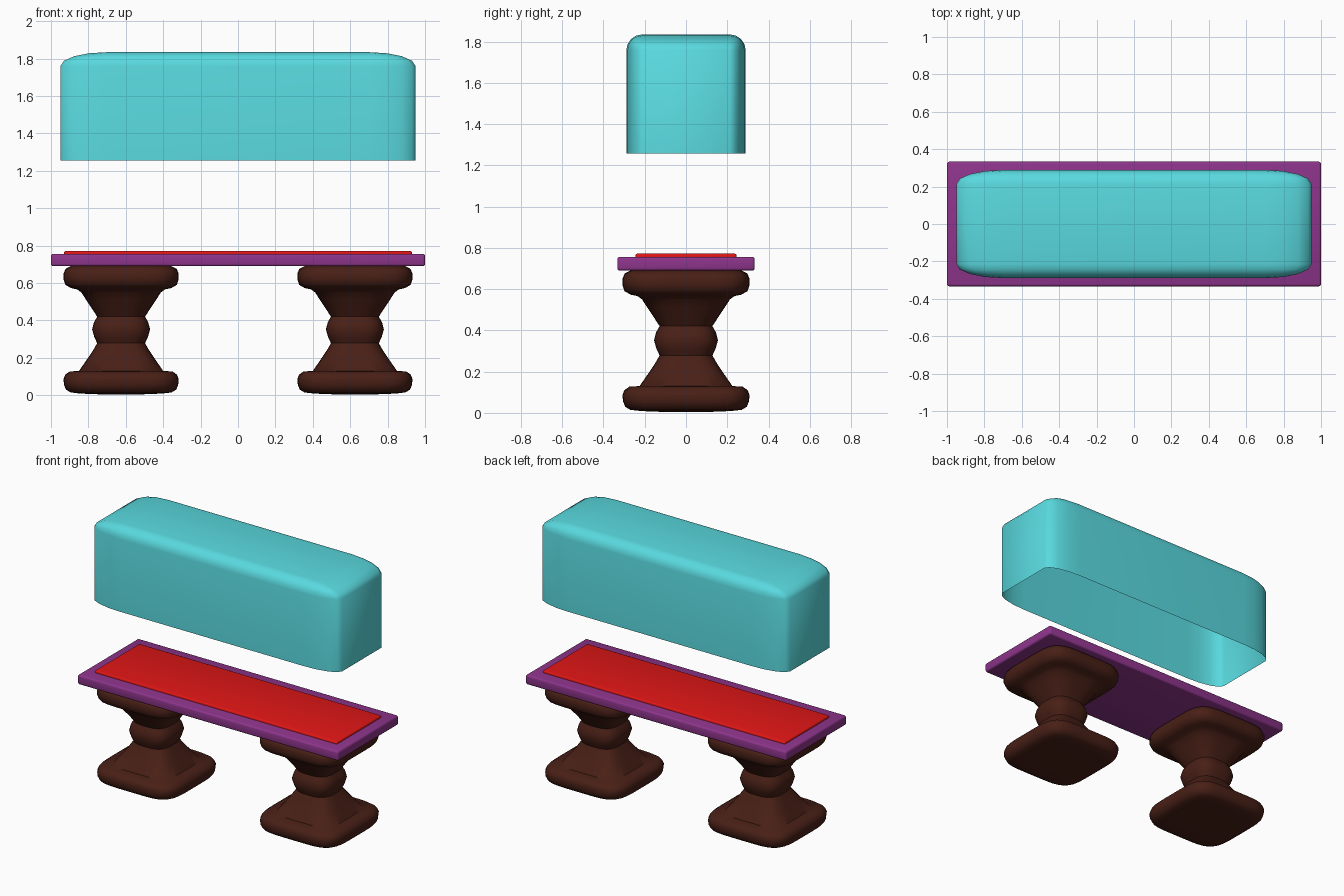
import bpy, bmesh, math

if "Cube" in bpy.data.objects:
    bpy.data.objects.remove(bpy.data.objects["Cube"])


def material(name, rgb):
    m = bpy.data.materials.new(name)
    m.diffuse_color = (*rgb, 1)
    m.use_nodes = True
    m.node_tree.nodes["Principled BSDF"].inputs["Base Color"].default_value = m.diffuse_color
    return m


TEAL = material("teal", (0.10, 0.70, 0.74))
PURPLE = material("purple", (0.27, 0.035, 0.26))
RED = material("red", (0.75, 0.008, 0.008))
BROWN = material("brown", (0.065, 0.014, 0.008))


def finish(bm, name, mat, angle=35):
    bmesh.ops.recalc_face_normals(bm, faces=bm.faces)
    mesh = bpy.data.meshes.new(name)
    bm.to_mesh(mesh)
    bm.free()
    mesh.materials.append(mat)
    ob = bpy.data.objects.new(name, mesh)
    bpy.context.collection.objects.link(ob)
    bpy.ops.object.select_all(action='DESELECT')
    ob.select_set(True)
    bpy.context.view_layer.objects.active = ob
    bpy.ops.object.shade_smooth_by_angle(angle=math.radians(angle))
    return ob


def slab(name, mat, hx, hy, z0, z1, bevel):
    bm = bmesh.new()
    bmesh.ops.create_cube(bm, size=2)
    for v in bm.verts:
        v.co = (v.co.x * hx, v.co.y * hy, z1 if v.co.z > 0 else z0)
    bmesh.ops.bevel(bm, geom=bm.edges[:], offset=bevel, segments=3,
                    profile=0.5, affect='EDGES')
    return finish(bm, name, mat)


# Table top and inset panel
slab("table_top", PURPLE, 1.0, 0.333, 0.69, 0.756, 0.012)
slab("top_panel", RED, 0.93, 0.245, 0.74, 0.772, 0.01)

# Pedestal profile: half width, height, squareness
PROFILE = [
    (0.12, 0.005, 5), (0.22, 0.009, 5), (0.27, 0.015, 5), (0.295, 0.03, 5),
    (0.305, 0.055, 5), (0.308, 0.085, 5), (0.299, 0.11, 5), (0.275, 0.127, 5),
    (0.225, 0.130, 5), (0.18, 0.195, 4), (0.15, 0.24, 3.5), (0.128, 0.278, 3),
    (0.143, 0.31, 3), (0.155, 0.352, 3), (0.145, 0.39, 3), (0.128, 0.42, 3),
    (0.157, 0.465, 3), (0.187, 0.51, 3.5), (0.213, 0.55, 4), (0.235, 0.566, 5),
    (0.268, 0.573, 5), (0.298, 0.59, 5), (0.308, 0.62, 5), (0.308, 0.65, 5),
    (0.298, 0.675, 5), (0.27, 0.69, 5), (0.2, 0.694, 5)]
SIDES = 48


def pedestal(name, cx):
    bm = bmesh.new()
    rings = []
    for r, z, n in PROFILE:
        ring = []
        for i in range(SIDES):
            a = 2 * math.pi * i / SIDES
            c, s = math.cos(a), math.sin(a)
            k = r / (abs(c) ** n + abs(s) ** n) ** (1 / n)
            ring.append(bm.verts.new((cx + k * c, k * s, z)))
        rings.append(ring)
    for lo, hi in zip(rings, rings[1:]):
        for i in range(SIDES):
            j = (i + 1) % SIDES
            bm.faces.new((lo[i], lo[j], hi[j], hi[i]))
    bm.faces.new(rings[0])
    bm.faces.new(rings[-1])
    return finish(bm, name, BROWN, 50)


for side, x in (("left", -0.625), ("right", 0.625)):
    pedestal(side + "_pedestal", x)

# Floating cover: rounded shell, open underneath, stretched after bevelling
bm = bmesh.new()
bmesh.ops.create_cube(bm, size=2)
edges = [e for e in bm.edges if any(v.co.z > 0 for v in e.verts)]
bmesh.ops.bevel(bm, geom=edges, offset=0.26, segments=4, profile=0.5,
                affect='EDGES')
base = [f for f in bm.faces if all(v.co.z < -0.99 for v in f.verts)]
bmesh.ops.delete(bm, geom=base, context='FACES')
for v in bm.verts:
    v.co = (v.co.x * 0.95, v.co.y * 0.289, 1.545 + v.co.z * 0.289)
finish(bm, "cover", TEAL, 60)
